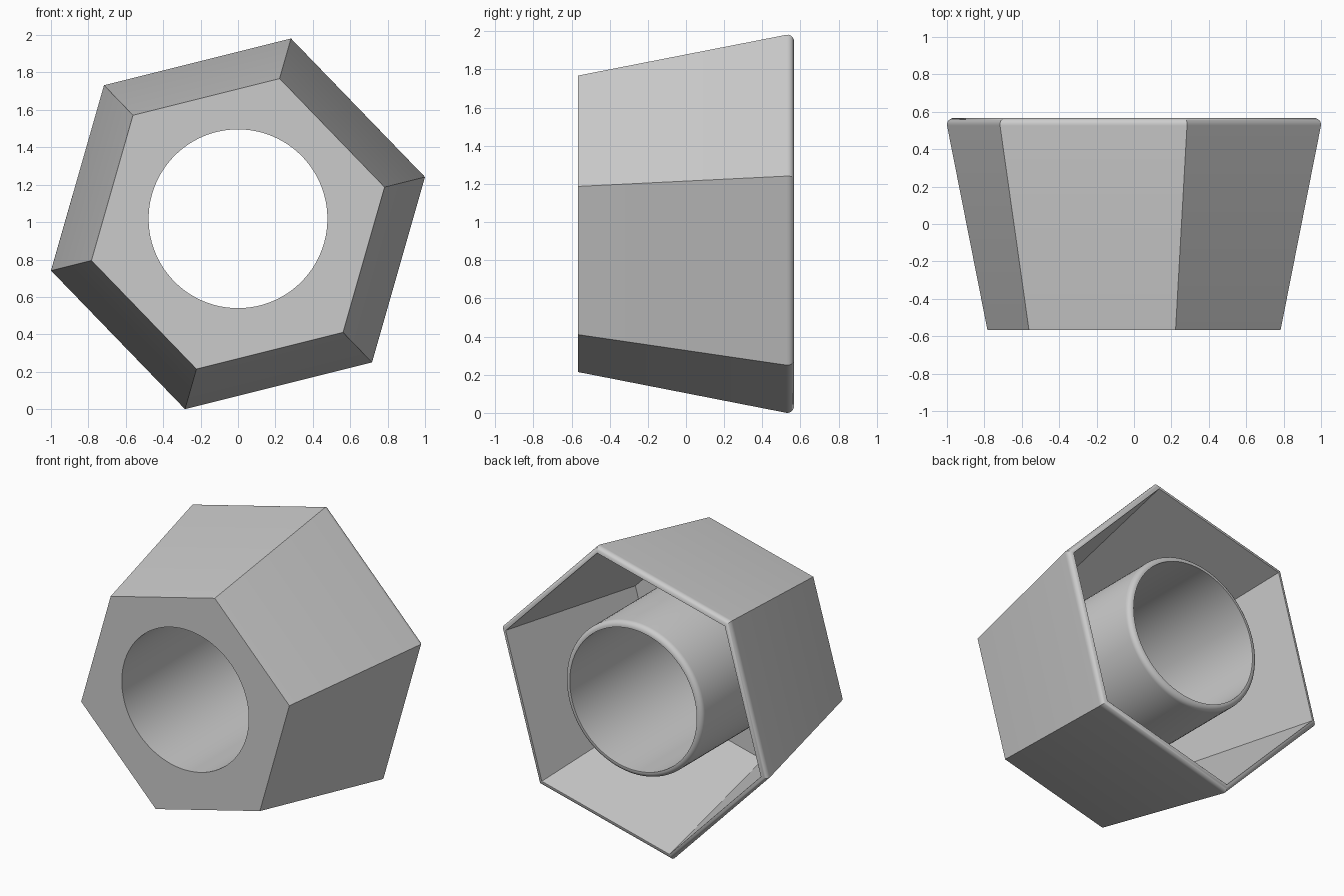
import bpy, bmesh, math

if "Cube" in bpy.data.objects:
    bpy.data.objects.remove(bpy.data.objects["Cube"])

HALF = 0.567                      # half depth along y
DRAFT = math.radians(10)          # flare of the hexagon walls
WALL, ROUND, FLOOR = 0.04, 0.035, 0.045
HEX_Z, TUBE_Z = 0.991, 1.018      # axis heights
BACK_APOTHEM = 0.8995             # unrounded hexagon apothem at the back
TUBE_IN, TUBE_OUT = 0.478, 0.517


def arc(cx, cy, start, steps=6):
    """Quarter-round lip from the outer wall to the flat back edge."""
    for i in range(steps + 1):
        a = start + (math.pi / 2 - start) * i / steps
        yield cx + ROUND * math.cos(a), cy + ROUND * math.sin(a)


def sweep(bm, profile, sides, cz, phase=0.0):
    """Join rings along a (radius, y) profile; return the first and last ring edges."""
    rings = []
    for r, y in profile:
        angles = [phase + math.tau * i / sides for i in range(sides)]
        rings.append([bm.verts.new((r * math.cos(a), y, cz + r * math.sin(a))) for a in angles])
    for p, q in zip(rings, rings[1:]):
        for i in range(sides):
            j = (i + 1) % sides
            bm.faces.new((p[i], p[j], q[j], q[i]))
    return [[bm.edges.get((r[i], r[(i + 1) % sides])) for i in range(sides)]
            for r in (rings[0], rings[-1])]


def wall(y):
    return BACK_APOTHEM - math.tan(DRAFT) * (HALF - y)


bm = bmesh.new()
floor_y = -HALF + FLOOR
lip_y = HALF - ROUND
inset = WALL / math.cos(DRAFT)

# Flared hexagon shell: outside, rounded back lip, inside down to the floor
shell = [(wall(-HALF), -HALF)]
shell += arc(wall(lip_y) - ROUND / math.cos(DRAFT), lip_y, -DRAFT)
shell += [(wall(HALF) - inset, HALF), (wall(floor_y) - inset, floor_y)]
to_corner = 1 / math.cos(math.pi / 6)
hex_front, hex_floor = sweep(bm, [(a * to_corner, y) for a, y in shell],
                             6, HEX_Z, math.radians(14.04))

# Round tube: bore, rounded back lip, outside down to the floor
lip = list(arc(TUBE_OUT - ROUND, lip_y, 0.0))
tube = [(TUBE_IN, -HALF), (TUBE_IN, HALF)] + lip[::-1] + [(TUBE_OUT, floor_y)]
tube_front, tube_floor = sweep(bm, tube, 96, TUBE_Z)

# Front plate and inner floor, each a hexagon with a round hole
bmesh.ops.triangle_fill(bm, use_beauty=True, edges=hex_front + tube_front, normal=(0, -1, 0))
bmesh.ops.triangle_fill(bm, use_beauty=True, edges=hex_floor + tube_floor, normal=(0, 1, 0))
bmesh.ops.recalc_face_normals(bm, faces=bm.faces[:])

mesh = bpy.data.meshes.new("hexagon_cap")
bm.to_mesh(mesh)
bm.free()
cap = bpy.data.objects.new("hexagon_cap", mesh)
bpy.context.collection.objects.link(cap)

# Plain grey
grey = bpy.data.materials.new("plain_grey")
grey.diffuse_color = (0.6, 0.6, 0.6, 1)
grey.use_nodes = True
grey.node_tree.nodes["Principled BSDF"].inputs["Base Color"].default_value = grey.diffuse_color
mesh.materials.append(grey)

bpy.context.view_layer.objects.active = cap
cap.select_set(True)
bpy.ops.object.shade_smooth_by_angle(angle=math.radians(30))
